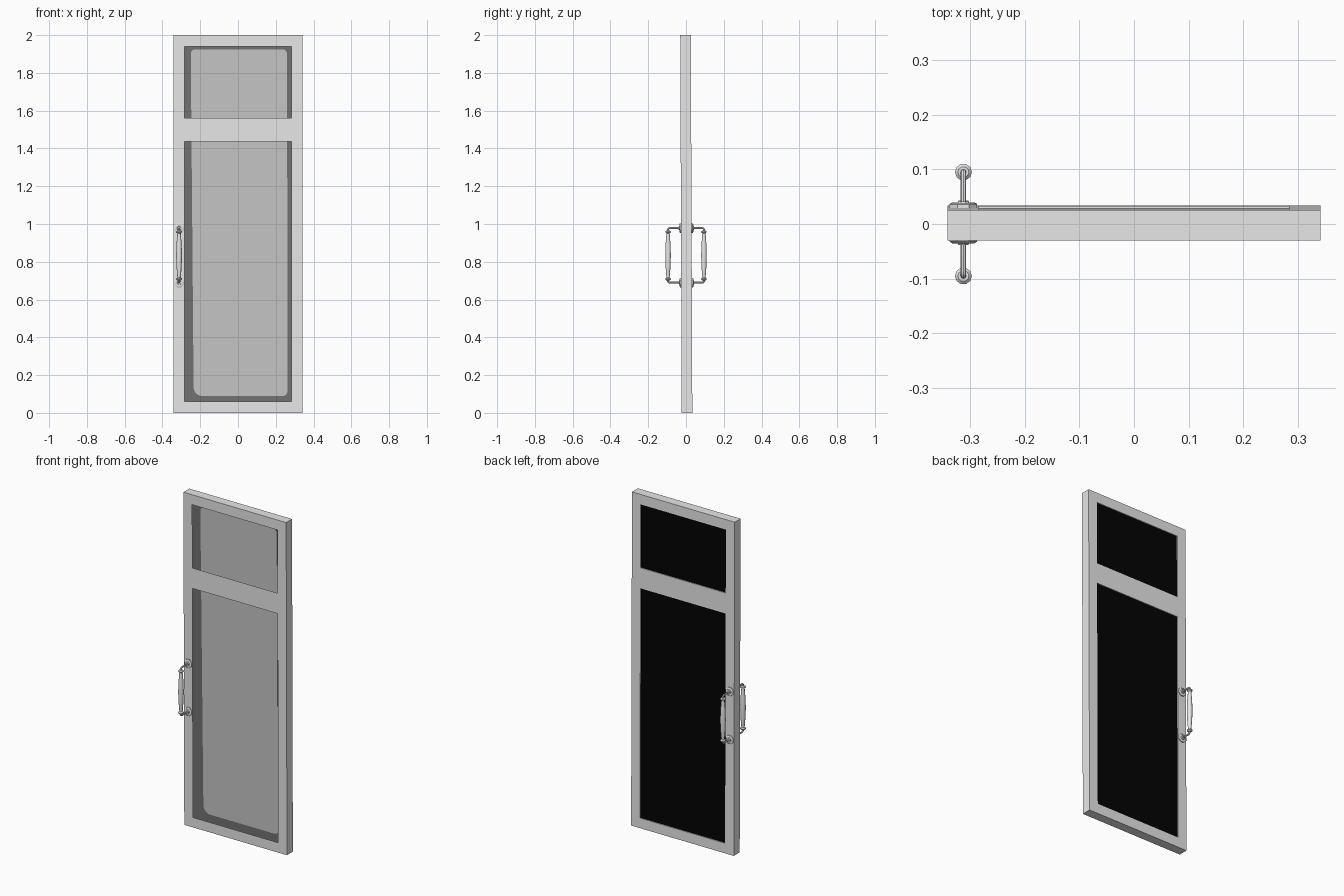
import bpy, bmesh, math
from mathutils import Matrix, Vector

cube = bpy.data.objects.get("Cube")
if cube:
    bpy.data.objects.remove(cube, do_unlink=True)


def material(name, value):
    m = bpy.data.materials.new(name)
    m.use_nodes = True
    colour = (value, value, value, 1)
    m.diffuse_color = colour
    m.node_tree.nodes["Principled BSDF"].inputs["Base Color"].default_value = colour
    return m


FRAME = material("light grey metal", 0.8)
PANEL = material("mid grey panel", 0.56)
BORDER = material("dark grey border", 0.165)
BLACK = material("black backing", 0.001)


def finish(bm, name, mat, smooth=False):
    bmesh.ops.recalc_face_normals(bm, faces=bm.faces)
    mesh = bpy.data.meshes.new(name)
    bm.to_mesh(mesh)
    bm.free()
    mesh.materials.append(mat)
    ob = bpy.data.objects.new(name, mesh)
    bpy.context.collection.objects.link(ob)
    if smooth:
        bpy.ops.object.select_all(action="DESELECT")
        ob.select_set(True)
        bpy.context.view_layer.objects.active = ob
        bpy.ops.object.shade_smooth_by_angle(angle=math.radians(40))


def lean(z):
    """The door tips slightly forward towards its top."""
    return 0.0055 - 0.004 * z


def slab(bm, y0, y1):
    """Thicken flat faces lying at y = 0 and tip them with the door."""
    front = list(bm.verts)
    res = bmesh.ops.extrude_face_region(bm, geom=bm.faces[:], use_keep_orig=True)
    back = [g for g in res["geom"] if isinstance(g, bmesh.types.BMVert)]
    for verts, y in ((front, y0), (back, y1)):
        for v in verts:
            v.co.y = y + lean(v.co.z)


# Door frame: a hollow shell with two openings
HALF, OPEN = 0.341, 0.283
xs = (-HALF, -OPEN, OPEN, HALF)
zs = (0, 0.06, 1.437, 1.56, 1.94, 2)
bm = bmesh.new()
grid = [[bm.verts.new((x, 0, z)) for x in xs] for z in zs]
for r in range(len(zs) - 1):
    for c in range(len(xs) - 1):
        if c == 1 and r in (1, 3):
            continue
        bm.faces.new((grid[r][c], grid[r][c + 1], grid[r + 1][c + 1], grid[r + 1][c]))
slab(bm, -0.028, 0.028)
# The openings have thin lips in front and a shallow ledge behind
bm.normal_update()
walls = []
for f in bm.faces:
    mid = f.calc_center_median()
    if abs(f.normal.y) < 0.5 and abs(mid.x) < 0.3 and 0.03 < mid.z < 1.97:
        walls.append(f)
bmesh.ops.delete(bm, geom=walls, context="FACES")
rear = [e for e in bm.edges if e.is_boundary and e.verts[0].co.y > 0.01]
res = bmesh.ops.extrude_edge_only(bm, edges=rear)
bmesh.ops.translate(bm, vec=(0, -0.008, 0),
                    verts=[g for g in res["geom"] if isinstance(g, bmesh.types.BMVert)])
finish(bm, "door_frame", FRAME)


def plate(name, corners, y0, y1, mat):
    """Flat plate; each corner is x, z, radius, counter-clockwise from lower left."""
    bm = bmesh.new()
    verts = []
    for i, (x, z, r) in enumerate(corners):
        sx = 1 if i in (0, 3) else -1
        sz = 1 if i < 2 else -1
        start = math.pi + i * math.pi / 2
        steps = 6 if r else 0
        for k in range(steps + 1):
            a = start + k / max(steps, 1) * math.pi / 2
            verts.append(bm.verts.new((x + sx * r + r * math.cos(a), 0,
                                       z + sz * r + r * math.sin(a))))
    bm.faces.new(verts)
    slab(bm, y0, y1)
    finish(bm, name, mat)


# Infill layers seen through both openings
W, B, T = 0.335, 0.006, 1.994
square = [(-W, B, 0), (W, B, 0), (W, T, 0), (-W, T, 0)]
plate("back_panel", square, 0.019, 0.023, BLACK)
plate("panel_border", square, 0.006, 0.01, BORDER)
plate("front_panel", [(-0.235, 0.09, 0.045), (0.262, 0.09, 0.025),
                      (0.26, 1.925, 0.025), (-0.25, 1.925, 0.025)], 0.002, 0.006, PANEL)

# Pull handles on both faces
HX, LOW, HIGH, REACH = -0.312, 0.69, 0.978, 0.095
MID = (LOW + HIGH) / 2


def turned(name, profile, matrix, sides):
    """Spin a radius and height profile about its axis, then place it."""
    bm = bmesh.new()
    pts = [bm.verts.new((r, 0, h)) for r, h in profile]
    edges = [bm.edges.new(p) for p in zip(pts, pts[1:])]
    bmesh.ops.spin(bm, geom=pts + edges, cent=(0, 0, 0), axis=(0, 0, 1),
                   angle=math.tau, steps=sides)
    bmesh.ops.remove_doubles(bm, verts=bm.verts, dist=0.0001)
    bmesh.ops.transform(bm, matrix=matrix, verts=bm.verts)
    finish(bm, name, FRAME, True)


def arm(name, side, z, toward):
    """Round rod from the door that bends into the end of the grip."""
    bend, radius, sides = 0.008, 0.005, 8
    path = [(0.025, z)]
    for k in range(5):
        a = k / 4 * math.pi / 2
        path.append((REACH - bend + bend * math.sin(a), z + toward * bend * (1 - math.cos(a))))
    path.append((REACH, z + toward * 0.02))
    bm = bmesh.new()
    rings = []
    for i, p in enumerate(path):
        before, after = path[max(i - 1, 0)], path[min(i + 1, len(path) - 1)]
        d = Vector((after[0] - before[0], after[1] - before[1])).normalized()
        ring = []
        for k in range(sides):
            a = k / sides * math.tau
            n = radius * math.sin(a)
            ring.append(bm.verts.new((HX + radius * math.cos(a),
                                      side * (p[0] - d.y * n), p[1] + d.x * n)))
        rings.append(ring)
    for a, b in zip(rings, rings[1:]):
        for k in range(sides):
            j = (k + 1) % sides
            bm.faces.new((a[k], a[j], b[j], b[k]))
    bm.faces.new(rings[0])
    bm.faces.new(rings[-1])
    finish(bm, name, FRAME, True)


# Grip: beads at both ends and a swollen middle; rosette: stepped octagonal disc
half = [(0, 0.132), (0.01, 0.132), (0.0155, 0.127), (0.0155, 0.122), (0.009, 0.117),
        (0.01, 0.105), (0.0135, 0.06), (0.0155, 0)]
grip = half + [(r, -h) for r, h in reversed(half[:-1])]
rosette = [(0.027, -0.002), (0.027, 0.006), (0.022, 0.009), (0.019, 0.009),
           (0.019, 0.006), (0.012, 0.006), (0.01, 0.012), (0, 0.012)]

for side, label in ((-1, "front"), (1, "back")):
    turned(label + "_handle_grip", grip, Matrix.Translation((HX, side * REACH, MID)), 10)
    for z, toward, end in ((LOW, 1, "lower"), (HIGH, -1, "upper")):
        part = label + "_" + end + "_handle_"
        place = (Matrix.Translation((HX, side * 0.028 + lean(z), z))
                 @ Matrix.Rotation(-side * math.pi / 2, 4, "X")
                 @ Matrix.Rotation(math.pi / 8, 4, "Z"))
        turned(part + "rosette", rosette, place, 8)
        arm(part + "arm", side, z, toward)
